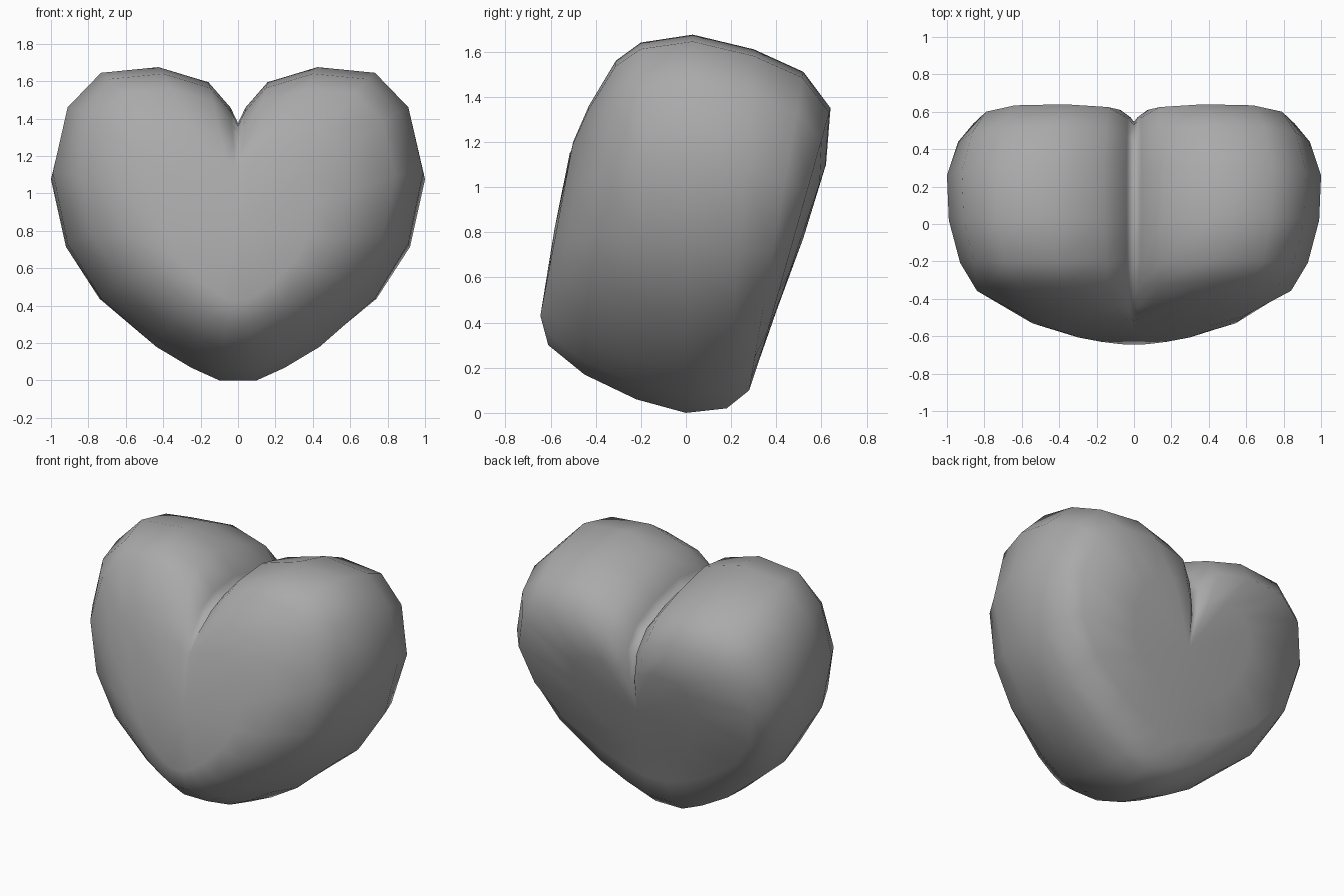
import bpy, bmesh
from mathutils import Vector

cube = bpy.data.objects.get("Cube")
if cube:
    bpy.data.objects.remove(cube, do_unlink=True)

# Single stone grey material
grey = bpy.data.materials.new("stone grey")
grey.use_nodes = True
colour = (0.4, 0.4, 0.4, 1)
grey.diffuse_color = colour
grey.node_tree.nodes["Principled BSDF"].inputs["Base Color"].default_value = colour

# Unit lobe outline, inner top round to the tip: (half width, height fraction)
lobe = [(.16, .952), (.43, 1), (.74, .982), (.92, .872), (1, .664),
        (.92, .437), (.74, .262), (.44, .107), (.25, .04), (.1, 0)]

# Leaning slices from front to back:
# bottom (y, z), top (y, z), half width, cleft (y, z)
slices = [
    ((-.645, .43), (-.5, 1.2), .4, (-.515, 1.15)),
    ((-.61, .3), (-.43, 1.36), .59, (-.44, 1.24)),
    ((-.45, .17), (-.31, 1.56), .84, (-.34, 1.31)),
    ((-.22, .06), (-.2, 1.64), .93, (-.2, 1.36)),
    ((0, 0), (.03, 1.675), .99, (.02, 1.375)),
    ((.18, .02), (.3, 1.61), 1, (.26, 1.32)),
    ((.28, .1), (.52, 1.51), .94, (.45, 1.24)),
    ((.33, .25), (.64, 1.35), .86, (.53, 1.13)),
    ((.4, .45), (.62, 1.1), .45, (.545, .98)),
]


def slice_points(bottom, top, width, cleft):
    """Closed heart-shaped loop of points for one slice."""
    side = []
    for x, t in lobe:
        y, z = Vector(bottom).lerp(Vector(top), t)
        side.append(Vector((x * width, y, z)))
    middle = Vector((0, *cleft))
    inner = middle.lerp(side[0], .38)
    inner.x = .04 * width
    side.insert(0, inner)
    return [middle] + side + [Vector((-p.x, p.y, p.z)) for p in reversed(side)]


# Skin the slices
bm = bmesh.new()
rings = [[bm.verts.new(p) for p in slice_points(*s)] for s in slices]
n = len(rings[0])
for a, b in zip(rings, rings[1:]):
    for i in range(n):
        j = (i + 1) % n
        bm.faces.new((a[i], a[j], b[j], b[i]))

# Close the front and back with shallow fans
for ring, piece, bulge in ((rings[0], slices[0], -.01), (rings[-1], slices[-1], .01)):
    y, z = Vector(piece[0]).lerp(Vector(piece[1]), .5)
    pole = bm.verts.new((0, y + bulge, z))
    for i in range(n):
        bm.faces.new((ring[i], ring[(i + 1) % n], pole))
bmesh.ops.recalc_face_normals(bm, faces=bm.faces)

mesh = bpy.data.meshes.new("heart")
bm.to_mesh(mesh)
bm.free()
mesh.materials.append(grey)
mesh.shade_smooth()
heart = bpy.data.objects.new("heart", mesh)
bpy.context.collection.objects.link(heart)
